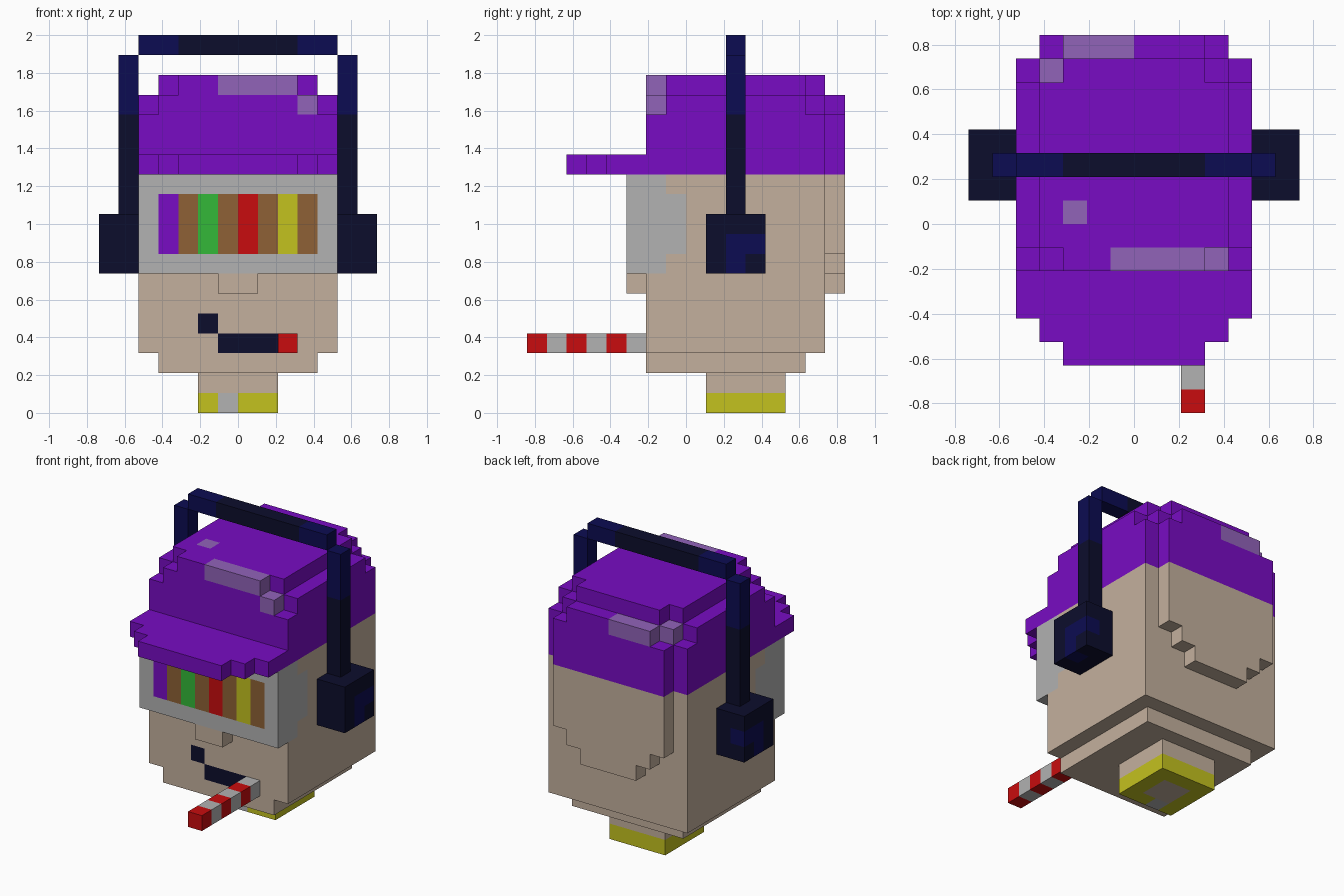
import bpy
import bmesh
from mathutils import Vector

cube = bpy.data.objects.get("Cube")
if cube:
    bpy.data.objects.remove(cube, do_unlink=True)

UNIT = 2 / 19  # edge length of one block

PALETTE = {
    "skin": "C4B09D", "grey": "B2B2B2", "purple": "780CC3", "lilac": "9163B9",
    "navy": "0C0C52", "dark": "0C0D2C", "red": "C80C0E", "yellow": "C4C21F",
    "green": "34B938", "brown": "8E6136",
}


def linear(c):
    return c / 12.92 if c <= 0.04045 else ((c + 0.055) / 1.055) ** 2.4


def make_material(name, code):
    rgb = [linear(v / 255) for v in bytes.fromhex(code)]
    mat = bpy.data.materials.new(name)
    mat.use_nodes = True
    mat.diffuse_color = (*rgb, 1)
    mat.node_tree.nodes["Principled BSDF"].inputs["Base Color"].default_value = (*rgb, 1)
    return mat


MATERIALS = {name: make_material(name, code) for name, code in PALETTE.items()}
parts = {}


def fill(part, colour, xs, ys, zs):
    """Fill a block range of a part; later fills repaint earlier ones."""
    cells = parts.setdefault(part, {})
    for x in range(*xs):
        for y in range(*ys):
            for z in range(*zs):
                cells[x, y, z] = colour


def centred(part, colour, half, ys, zs):
    fill(part, colour, (-half, half), ys, zs)


def both_sides(part, colour, xs, ys, zs):
    fill("left_" + part, colour, xs, ys, zs)
    fill("right_" + part, colour, (-xs[1], -xs[0]), ys, zs)


# Neck with a collar, and a core showing underneath
centred("neck", "skin", 2, (1, 5), (0, 2))
centred("neck", "yellow", 2, (1, 5), (0, 1))
centred("neck", "skin", 1, (2, 4), (0, 1))
fill("neck", "grey", (-1, 0), (1, 2), (0, 1))

# Head with jaw, stepped back of the skull and nose
centred("head", "skin", 5, (-2, 7), (3, 12))
centred("head", "skin", 4, (-2, 6), (2, 3))
for half, low, high in ((2, 6, 7), (3, 7, 8), (4, 8, 12)):
    centred("head", "skin", half, (7, 8), (low, high))
centred("nose", "skin", 1, (-3, -2), (6, 7))

# Visor sides painted on the head
for side in (-5, 4):
    fill("head", "grey", (side, side + 1), (-2, -1), (7, 12))
    fill("head", "grey", (side, side + 1), (-1, 0), (8, 11))

# Crooked mouth
fill("head", "dark", (-2, -1), (-2, -1), (4, 5))
fill("head", "dark", (-1, 2), (-2, -1), (3, 4))

# Visor with striped window
centred("visor", "grey", 5, (-3, -2), (7, 12))
stripes = ("purple", "brown", "green", "brown", "red", "brown", "yellow", "brown")
for x, colour in enumerate(stripes, -4):
    fill("visor", colour, (x, x + 1), (-3, -2), (8, 11))

# Striped stick in the mouth
for i in range(6):
    fill("mouth_stick", "grey" if i % 2 else "red", (2, 3), (i - 8, i - 7), (3, 4))

# Cap: body, two rounded upper layers and rear bulge
centred("cap", "purple", 5, (-2, 7), (12, 15))
for half, z in ((5, 15), (4, 16)):
    centred("cap", "purple", half, (-1, 6), (z, z + 1))
    centred("cap", "purple", half - 1, (-2, 7), (z, z + 1))
centred("cap", "purple", 4, (7, 8), (12, 15))
centred("cap", "purple", 3, (7, 8), (15, 16))

# Cap highlights
fill("cap", "lilac", (-1, 3), (-2, -1), (16, 17))
fill("cap", "lilac", (3, 4), (-2, -1), (15, 16))
fill("cap", "lilac", (-3, -2), (0, 1), (16, 17))
fill("cap", "lilac", (-3, 0), (7, 8), (15, 16))
fill("cap", "lilac", (-4, -3), (6, 7), (15, 16))

# Cap brim, narrowing to the front
for half, ys in ((5, (-4, -2)), (4, (-5, -4)), (3, (-6, -5))):
    centred("brim", "purple", half, ys, (12, 13))

# Headphones: band, arms and ear cups
centred("headband", "navy", 5, (2, 3), (18, 19))
centred("headband", "dark", 3, (2, 3), (18, 19))
both_sides("headphone_arm", "dark", (5, 6), (2, 3), (10, 15))
both_sides("headphone_arm", "navy", (5, 6), (2, 3), (15, 18))
both_sides("ear_cup", "dark", (5, 7), (1, 4), (7, 10))
both_sides("ear_cup", "navy", (6, 7), (2, 4), (8, 9))
both_sides("ear_cup", "navy", (6, 7), (2, 3), (7, 8))

# Turn the blocks of each part into a mesh of its exposed faces
occupied = {cell for cells in parts.values() for cell in cells}


def build(name, cells):
    bm = bmesh.new()
    colours = sorted(set(cells.values()))
    for cell, colour in cells.items():
        for axis in range(3):
            for sign in (-1, 1):
                normal = Vector((0, 0, 0))
                normal[axis] = sign
                near = Vector(cell) + normal
                if tuple(int(v) for v in near) in occupied:
                    continue
                u = Vector((0, 0, 0))
                u[(axis + 1) % 3] = 0.5
                v = normal.cross(u)
                mid = Vector(cell) + Vector((0.5, 0.5, 0.5)) + normal / 2
                corners = (mid - u - v, mid + u - v, mid + u + v, mid - u + v)
                face = bm.faces.new([bm.verts.new(c * UNIT) for c in corners])
                face.material_index = colours.index(colour)
    bmesh.ops.remove_doubles(bm, verts=bm.verts, dist=UNIT / 100)
    mesh = bpy.data.meshes.new(name)
    bm.to_mesh(mesh)
    bm.free()
    for colour in colours:
        mesh.materials.append(MATERIALS[colour])
    bpy.context.collection.objects.link(bpy.data.objects.new(name, mesh))


for name, cells in parts.items():
    build(name, cells)
